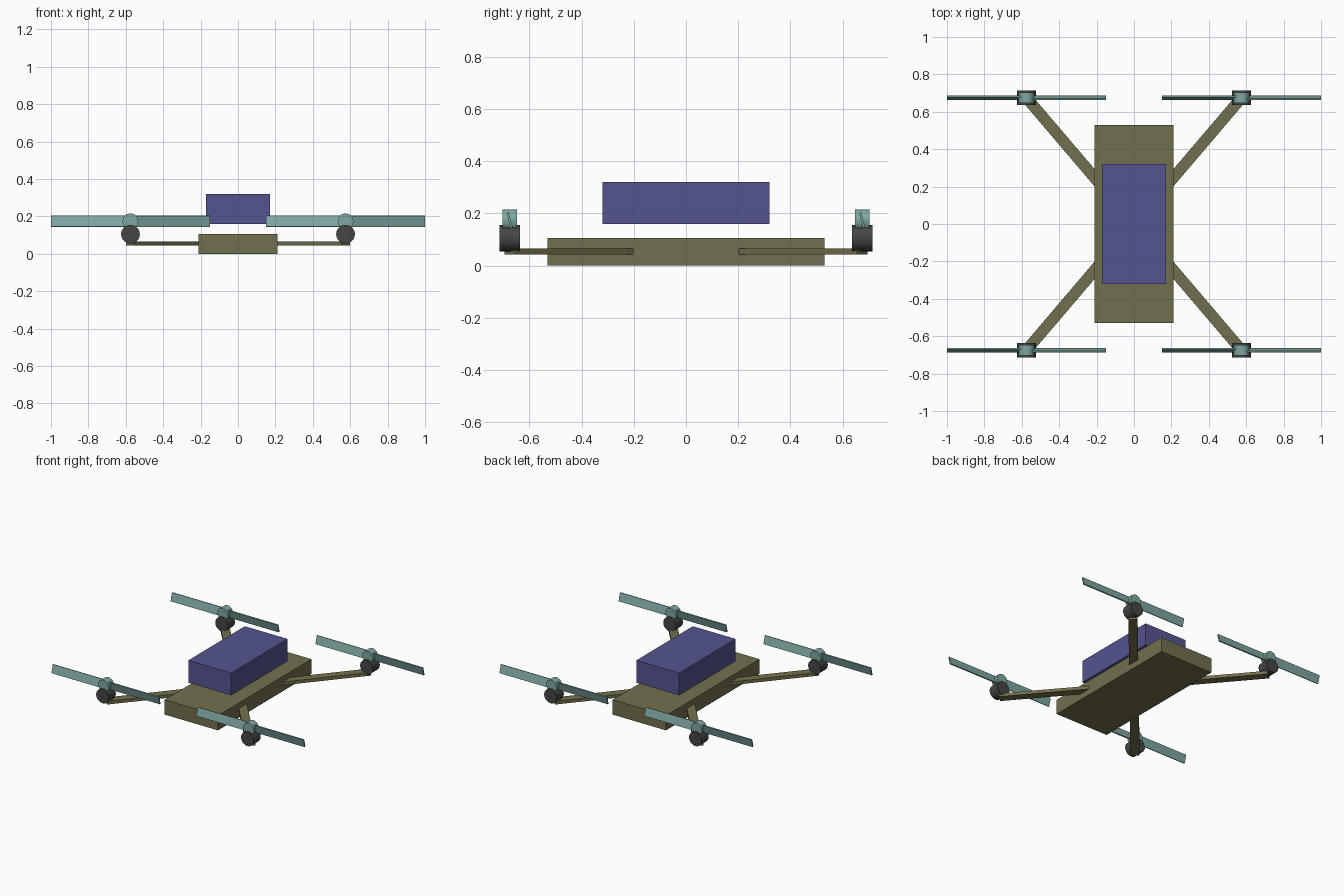
import bpy, math
from mathutils import Matrix, Vector

if "Cube" in bpy.data.objects:
    bpy.data.objects.remove(bpy.data.objects["Cube"])


def material(name, rgb):
    m = bpy.data.materials.new(name)
    m.diffuse_color = (*rgb, 1)
    m.use_nodes = True
    m.node_tree.nodes["Principled BSDF"].inputs["Base Color"].default_value = m.diffuse_color
    return m


OLIVE = material("olive", (0.17, 0.16, 0.075))
BLUE = material("blue", (0.09, 0.09, 0.28))
TEAL = material("teal", (0.21, 0.39, 0.37))
DARK = material("dark_grey", (0.06, 0.06, 0.06))


def finish(name, mat):
    ob = bpy.context.object
    ob.name = name
    ob.data.materials.append(mat)
    return ob


def box(name, mat, centre, size, rot=(0, 0, 0)):
    bpy.ops.mesh.primitive_cube_add(size=1, location=centre, rotation=rot)
    ob = finish(name, mat)
    ob.scale = size
    return ob


def drum(name, mat, centre, radius, length):
    # cylinder lying along y
    bpy.ops.mesh.primitive_cylinder_add(vertices=32, radius=radius, depth=length,
                                        location=centre, rotation=(math.pi / 2, 0, 0))
    ob = finish(name, mat)
    bpy.ops.object.shade_smooth_by_angle(angle=math.radians(40))
    return ob


# Body slab and the payload box hovering above it
box("body", OLIVE, (0, 0, 0.053), (0.424, 1.06, 0.106))
box("payload_box", BLUE, (0, 0, 0.24), (0.34, 0.64, 0.16))

MX, MY = 0.575, 0.675
REACH = math.hypot(MX, MY)
INNER = 0.29
PITCH = math.radians(15)

for sy, end in ((-1, "front"), (1, "back")):
    for sx, side in ((-1, "left"), (1, "right")):
        tag = f"{end}_{side}"
        x, y = sx * MX, sy * MY

        # Radial arm ending under the motor
        mid = (REACH + INNER) / 2 / REACH
        box(f"{tag}_arm", OLIVE, (x * mid, y * mid, 0.055),
            (REACH - INNER, 0.06, 0.023), (0, 0, math.atan2(y, x)))

        # Motor and rotor hub
        drum(f"{tag}_motor", DARK, (x, y, 0.105), 0.05, 0.08)
        drum(f"{tag}_rotor_hub", TEAL, (x, y, 0.174), 0.042, 0.057)

        # Two blades pitched opposite ways
        for d in (-1, 1):
            box(f"{tag}_blade_{'inner' if d != sx else 'outer'}", TEAL,
                (x + d * 0.2125, y, 0.174), (0.425, 0.008, 0.06),
                (d * PITCH, 0, 0))
